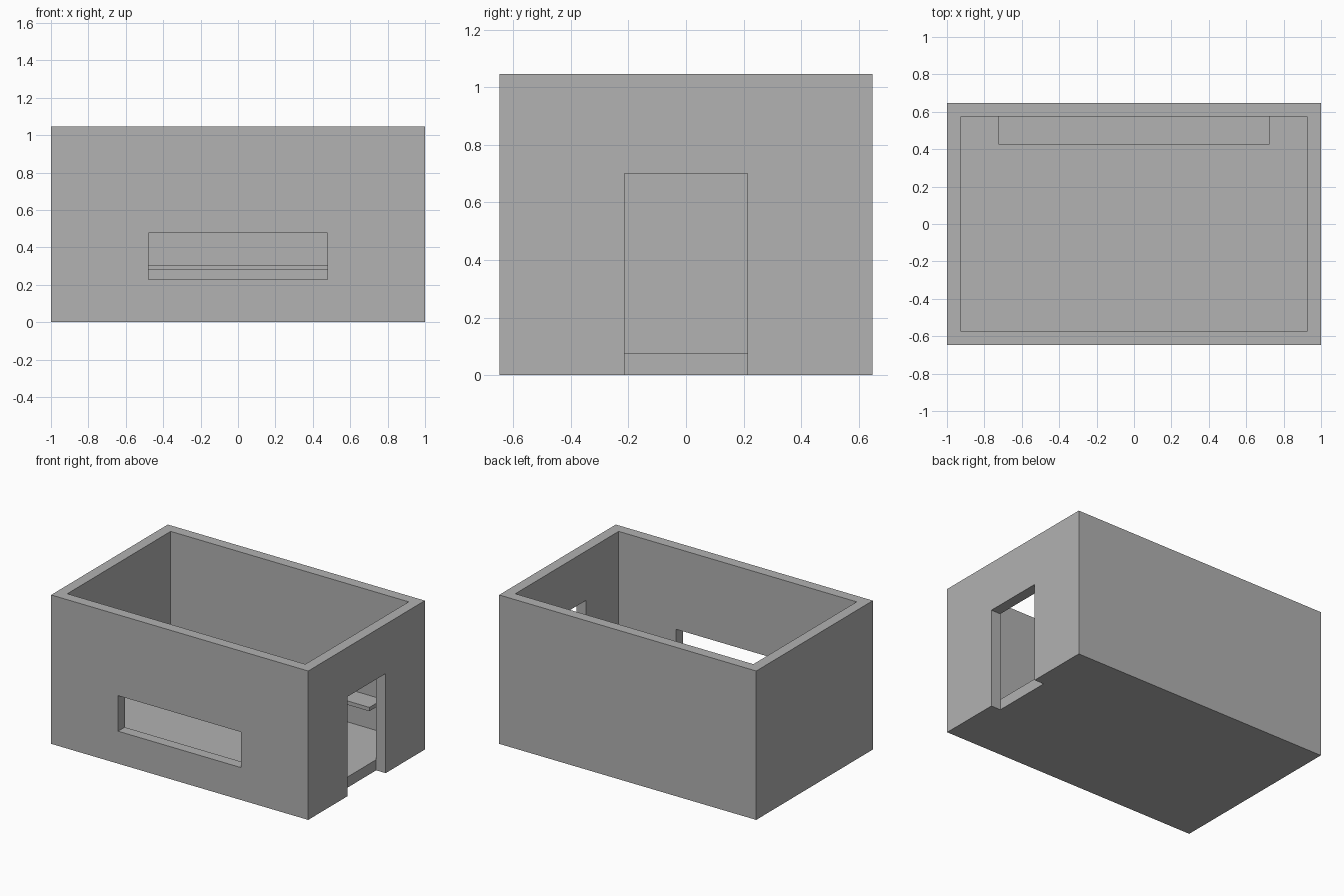
import bpy

# Remove the default cube
default = bpy.data.objects.get("Cube")
if default:
    bpy.data.objects.remove(default, do_unlink=True)

# Overall sizes
HALF_X, HALF_Y, HEIGHT = 1.0, 0.648, 1.047
WALL = 0.074
IN_X, IN_Y = HALF_X - WALL, HALF_Y - WALL
FLOOR_TOP = 0.075

# Single wall colour
grey = bpy.data.materials.new("plain grey")
grey.use_nodes = True
colour = (0.445, 0.445, 0.445, 1.0)
grey.diffuse_color = colour
grey.node_tree.nodes["Principled BSDF"].inputs["Base Color"].default_value = colour


def box(name, x, y, z):
    """Box spanning the given (min, max) ranges."""
    spans = (x, y, z)
    bpy.ops.mesh.primitive_cube_add(size=1, location=[(a + b) / 2 for a, b in spans])
    obj = bpy.context.object
    obj.name = name
    obj.scale = [b - a for a, b in spans]
    bpy.ops.object.transform_apply(location=False, rotation=False, scale=True)
    obj.data.materials.append(grey)
    return obj


def cut(target, name, x, y, z):
    """Subtract a box from the target."""
    cutter = box(name, x, y, z)
    cutter.hide_render = True
    mod = target.modifiers.new(name, 'BOOLEAN')
    mod.operation = 'DIFFERENCE'
    mod.solver = 'EXACT'
    mod.object = cutter
    bpy.context.view_layer.objects.active = target
    bpy.ops.object.modifier_apply(modifier=mod.name)
    bpy.data.objects.remove(cutter, do_unlink=True)


# Outer walls: open-topped room with a doorway and a wide front window
walls = box("walls", (-HALF_X, HALF_X), (-HALF_Y, HALF_Y), (0, HEIGHT))
cut(walls, "room_cutter", (-IN_X, IN_X), (-IN_Y, IN_Y), (-0.2, HEIGHT + 0.2))
cut(walls, "door_cutter", (IN_X - 0.1, HALF_X + 0.1), (-0.213, 0.213), (-0.1, 0.70))
cut(walls, "window_cutter", (-0.479, 0.479), (-HALF_Y - 0.1, -IN_Y + 0.1), (0.228, 0.478))

# Floor slab inside the walls, stopping short of the door opening
box("floor", (-IN_X, IN_X), (-IN_Y, IN_Y), (0, FLOOR_TOP))

# Long shelf on the inside of the back wall
box("back_shelf", (-0.724, 0.724), (0.426, IN_Y), (0.28, 0.307))
